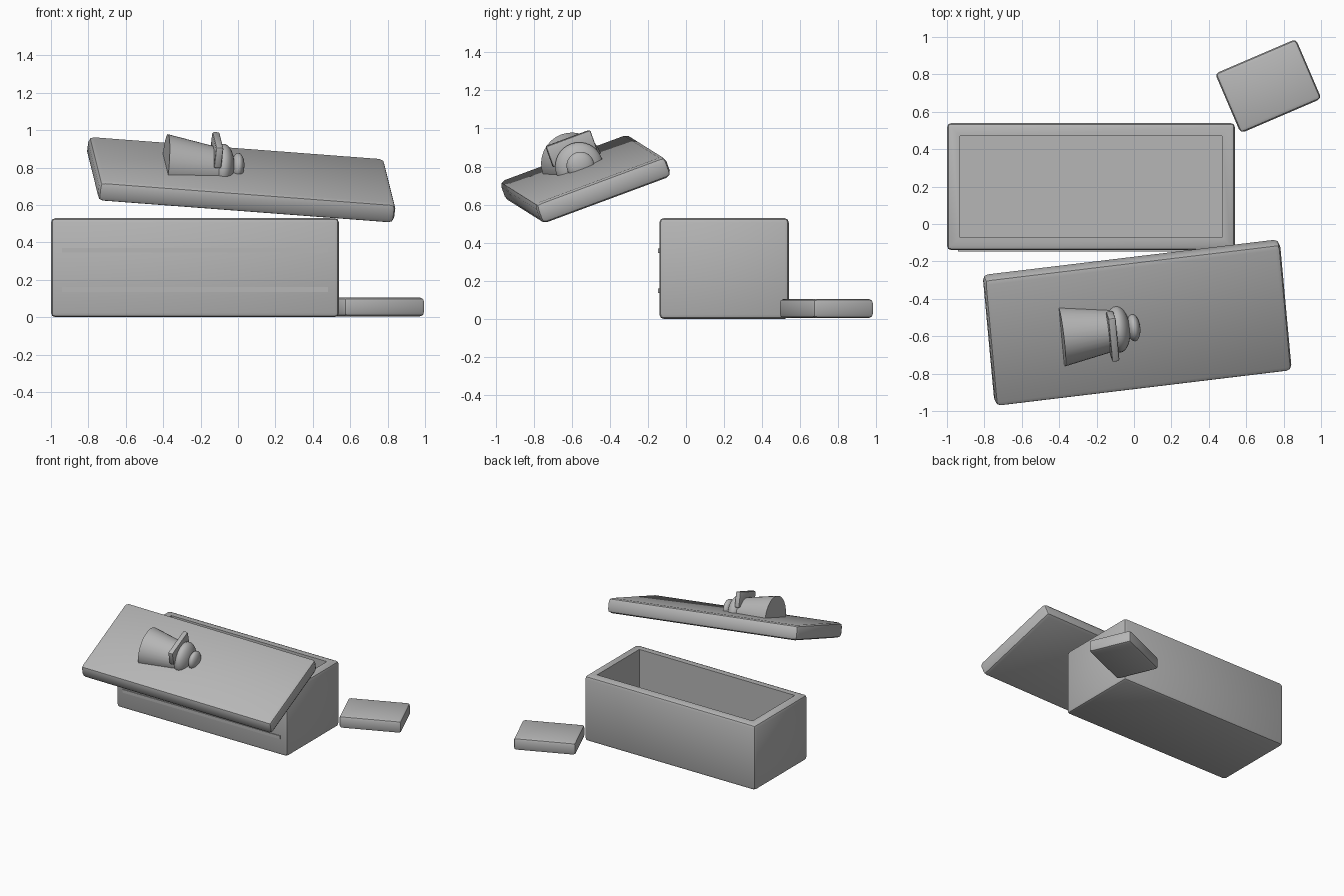
import bpy, bmesh, math
from mathutils import Matrix, Vector, Euler

if "Cube" in bpy.data.objects:
    bpy.data.objects.remove(bpy.data.objects["Cube"])

stone = bpy.data.materials.new("grey_stone")
stone.diffuse_color = (0.47, 0.47, 0.47, 1)
stone.use_nodes = True
stone.node_tree.nodes["Principled BSDF"].inputs["Base Color"].default_value = stone.diffuse_color


def finish(name, bm, matrix=Matrix()):
    """Turn a bmesh into a smooth-by-angle stone object."""
    bmesh.ops.recalc_face_normals(bm, faces=bm.faces)
    me = bpy.data.meshes.new(name)
    bm.to_mesh(me)
    bm.free()
    me.materials.append(stone)
    ob = bpy.data.objects.new(name, me)
    bpy.context.collection.objects.link(ob)
    ob.matrix_world = matrix
    bpy.ops.object.select_all(action='DESELECT')
    ob.select_set(True)
    bpy.context.view_layer.objects.active = ob
    bpy.ops.object.shade_smooth_by_angle(angle=math.radians(30))
    return ob


def block(size, centre=(0, 0, 0), bevel=0.0):
    """Box with rounded-off edges."""
    bm = bmesh.new()
    bmesh.ops.create_cube(bm, size=1)
    bmesh.ops.scale(bm, vec=size, verts=bm.verts)
    bmesh.ops.translate(bm, vec=centre, verts=bm.verts)
    if bevel:
        bmesh.ops.bevel(bm, geom=bm.edges[:], offset=bevel, segments=2,
                        profile=0.5, affect='EDGES')
    return bm


def half_relief(bm):
    """Keep only what rises above the lid surface."""
    bmesh.ops.bisect_plane(bm, geom=bm.verts[:] + bm.edges[:] + bm.faces[:],
                           plane_co=(0, 0, -0.005), plane_no=(0, 0, 1), clear_inner=True)
    bmesh.ops.holes_fill(bm, edges=[e for e in bm.edges if e.is_boundary], sides=0)
    return bm


# Coffin: bevelled block with the top face inset and sunk to hollow it
BEV = 0.024
bm = block((1.54, 0.68, 0.53), (-0.23, 0.20, 0.265), BEV)
top = max(bm.faces, key=lambda f: (round(f.calc_center_median().z, 4), f.calc_area()))
bmesh.ops.inset_region(bm, faces=[top], thickness=0.087 - BEV)
floor = bmesh.ops.extrude_discrete_faces(bm, faces=[top])["faces"][0]
bmesh.ops.translate(bm, vec=(0, 0, -0.44), verts=floor.verts)
finish("coffin", bm)

# Raised bands along the coffin front
for i, z in enumerate((0.148, 0.358)):
    finish("front_band_%d" % (i + 1), block((1.42, 0.012, 0.026), (-0.23, -0.140, z)))

# Tilted lid
lid = Matrix.Translation((0.017, -0.527, 0.735)) @ Euler((0.355, 0.075, 0.12)).to_matrix().to_4x4()
finish("lid", block((1.60, 0.73, 0.113), bevel=0.03), lid)

# Reclining figure on the lid, in half relief along the lid's long axis
relief = lid @ Matrix.Translation((0, 0, 0.0565))

bm = bmesh.new()
bmesh.ops.create_cone(bm, cap_ends=True, segments=32, radius1=0.162, radius2=0.103, depth=0.33,
                      matrix=Matrix.Translation((-0.25, -0.005, 0)) @ Matrix.Rotation(math.pi / 2, 4, 'Y'))
finish("figure_body", half_relief(bm), relief)

for name, centre, radii in (("figure_shoulders", (-0.112, 0, 0.005), (0.066, 0.127, 0.127)),
                            ("figure_head", (-0.028, 0, 0.016), (0.036, 0.073, 0.073))):
    bm = bmesh.new()
    bmesh.ops.create_uvsphere(bm, u_segments=32, v_segments=16, radius=1)
    bmesh.ops.scale(bm, vec=radii, verts=bm.verts)
    bmesh.ops.translate(bm, vec=centre, verts=bm.verts)
    finish(name, half_relief(bm), relief)

# Folded arms bar across the chest
finish("figure_arms", block((0.04, 0.25, 0.12), (-0.15, -0.003, 0.102), 0.01), relief)

# Broken slab on the ground beside the coffin
finish("loose_slab", block((0.47, 0.347, 0.10), bevel=0.022),
       Matrix.Translation((0.718, 0.737, 0.055)) @ Matrix.Rotation(math.radians(23.2), 4, 'Z'))
